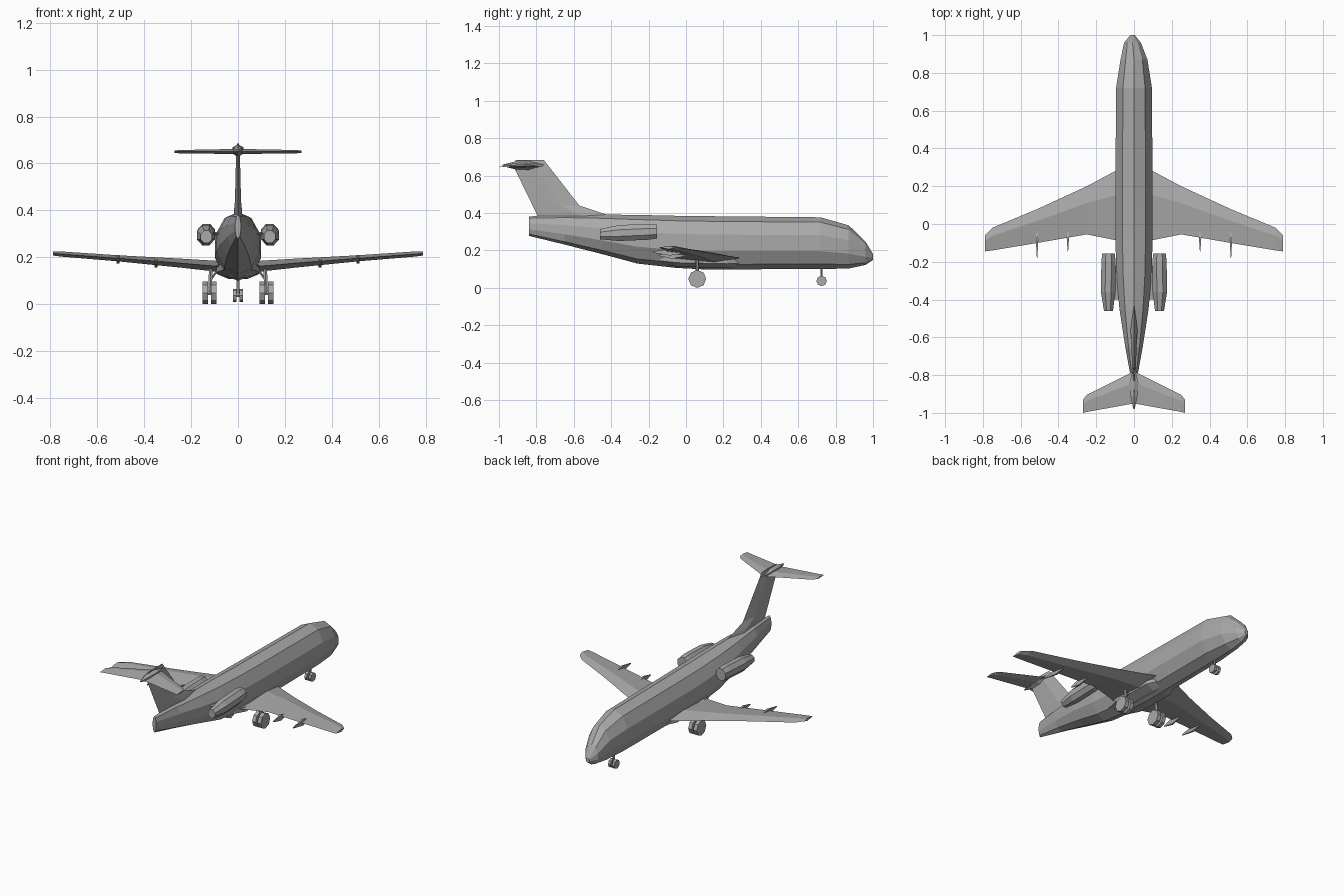
import bpy, bmesh, math
from mathutils import Vector

cube = bpy.data.objects.get("Cube")
if cube:
    bpy.data.objects.remove(cube, do_unlink=True)

grey = bpy.data.materials.new("plain grey")
grey.use_nodes = True
GREY = (0.4, 0.4, 0.4, 1)
grey.diffuse_color = GREY
grey.node_tree.nodes["Principled BSDF"].inputs["Base Color"].default_value = GREY


def loft(name, rings):
    """Skin a list of equal-length point rings and cap both ends."""
    bm = bmesh.new()
    loops = [[bm.verts.new(p) for p in ring] for ring in rings]
    n = len(loops[0])
    for a, b in zip(loops, loops[1:]):
        for i in range(n):
            j = (i + 1) % n
            bm.faces.new((a[i], a[j], b[j], b[i]))
    bm.faces.new(loops[0])
    bm.faces.new(loops[-1])
    bmesh.ops.recalc_face_normals(bm, faces=bm.faces)
    mesh = bpy.data.meshes.new(name)
    bm.to_mesh(mesh)
    bm.free()
    mesh.materials.append(grey)
    obj = bpy.data.objects.new(name, mesh)
    bpy.context.collection.objects.link(obj)
    return obj


def oval(x, y, z, rx, rz, sides):
    """Ring of points facing along y."""
    steps = [math.tau * (i + 0.5) / sides for i in range(sides)]
    return [(x + rx * math.cos(t), y, z + rz * math.sin(t)) for t in steps]


def foil(x, lead, trail, z, thick):
    """Four-point aerofoil section at a given span."""
    mid = lead + (trail - lead) * 0.35
    return [(x, lead, z), (x, mid, z + thick / 2), (x, trail, z), (x, mid, z - thick / 2)]


def rod(name, start, end, radius, sides=6):
    """Straight prism between two points."""
    a, b = Vector(start), Vector(end)
    turn = (b - a).to_track_quat('Z', 'Y')
    ring = [turn @ Vector((radius * math.cos(math.tau * i / sides),
                           radius * math.sin(math.tau * i / sides), 0)) for i in range(sides)]
    return loft(name, [[c + p for p in ring] for c in (a, b)])


# Fuselage: y, half width, bottom, top
body = [(1.0, 0.012, 0.15, 0.18), (0.96, 0.045, 0.125, 0.245), (0.87, 0.072, 0.108, 0.33),
        (0.72, 0.096, 0.106, 0.372), (0.1, 0.1, 0.104, 0.378), (-0.05, 0.1, 0.112, 0.38),
        (-0.26, 0.095, 0.135, 0.385), (-0.45, 0.078, 0.185, 0.388),
        (-0.65, 0.047, 0.235, 0.388), (-0.84, 0.012, 0.28, 0.38)]
loft("fuselage", [oval(-0.008 if y > 0.9 else 0, y, (lo + hi) / 2, w * 1.04, (hi - lo) / 2 * 1.04, 10)
                  for y, w, lo, hi in body])

# Belly fairing between the wings
loft("belly_fairing", [oval(0, y, z, w, h, 8) for y, w, z, h in
                       [(0.34, 0.04, 0.14, 0.02), (0.22, 0.1, 0.145, 0.042),
                        (-0.05, 0.1, 0.15, 0.04), (-0.2, 0.05, 0.16, 0.02)]])

# Tail fin with its dorsal fillet: z, leading edge, trailing edge, half thickness
fin = [(0.35, -0.3, -0.78, 0.02), (0.4, -0.45, -0.8, 0.017), (0.44, -0.57, -0.82, 0.013),
       (0.645, -0.73, -0.92, 0.008), (0.685, -0.76, -0.91, 0.004)]
loft("tail_fin", [[(0, a, z), (t, a * 0.6 + b * 0.4, z), (0, b, z), (-t, a * 0.6 + b * 0.4, z)]
                  for z, a, b, t in fin])
loft("tail_bullet", [oval(0, y, 0.655, w, w, 6) for y, w in
                     [(-0.76, 0.004), (-0.84, 0.027), (-0.91, 0.022), (-0.98, 0.004)]])

for side, s in (("left", 1), ("right", -1)):
    # Swept wing with a kinked trailing edge and clipped tip
    loft(side + "_wing", [foil(s * x, *rest) for x, *rest in
                          [(0.03, 0.31, -0.11, 0.155, 0.05), (0.1, 0.28, -0.085, 0.162, 0.046),
                           (0.25, 0.2, -0.055, 0.175, 0.038), (0.51, 0.08, -0.1, 0.195, 0.026),
                           (0.75, -0.02, -0.14, 0.213, 0.022), (0.79, -0.06, -0.145, 0.216, 0.018)]])

    # High tailplane
    loft(side + "_tailplane", [foil(s * x, *rest) for x, *rest in
                               [(0, -0.78, -0.95, 0.651, 0.022), (0.25, -0.905, -0.995, 0.65, 0.014),
                                (0.27, -0.93, -1.0, 0.65, 0.01)]])

    # Engine pod and its pylon
    loft(side + "_engine", [oval(s * x, y, z, r, r * 1.12, 8) for x, y, z, r in
                            [(0.135, -0.155, 0.302, 0.036), (0.135, -0.2, 0.3, 0.041),
                             (0.137, -0.36, 0.293, 0.041), (0.135, -0.46, 0.287, 0.026)]])
    loft(side + "_pylon", [foil(s * x, -0.22, -0.4, 0.3, 0.016) for x in (0.05, 0.12)])

    # Thin fairings under the wing
    for place, x, front, back, z, h in (("inner", 0.35, 0.0, -0.145, 0.178, 0.026),
                                        ("outer", 0.513, 0.01, -0.18, 0.195, 0.026)):
        mid = (front + back) / 2
        loft(f"{side}_{place}_wing_fairing",
             [oval(s * x, y, z - 0.004, w, k, 4) for y, w, k in
              [(front, 0.002, 0.004), (mid, 0.009, h), (back, 0.002, 0.004)]])

    # Main landing gear
    rod(side + "_main_strut", (s * 0.115, 0.06, 0.175), (s * 0.12, 0.06, 0.05), 0.009)
    rod(side + "_main_brace", (s * 0.085, 0.06, 0.15), (s * 0.118, 0.06, 0.1), 0.005)
    rod(side + "_main_axle", (s * 0.098, 0.06, 0.048), (s * 0.142, 0.06, 0.048), 0.01)
    for place, x in (("inner", 0.103), ("outer", 0.139)):
        rod(f"{side}_main_{place}_wheel", (s * (x - 0.012), 0.06, 0.048),
            (s * (x + 0.012), 0.06, 0.048), 0.048, 8)

    # Nose wheel of this side
    rod(side + "_nose_wheel", (s * 0.006, 0.725, 0.037), (s * 0.022, 0.725, 0.037), 0.028, 8)

# Nose landing gear leg
rod("nose_strut", (0, 0.725, 0.12), (0, 0.725, 0.035), 0.007)
rod("nose_axle", (-0.01, 0.725, 0.037), (0.01, 0.725, 0.037), 0.008)
